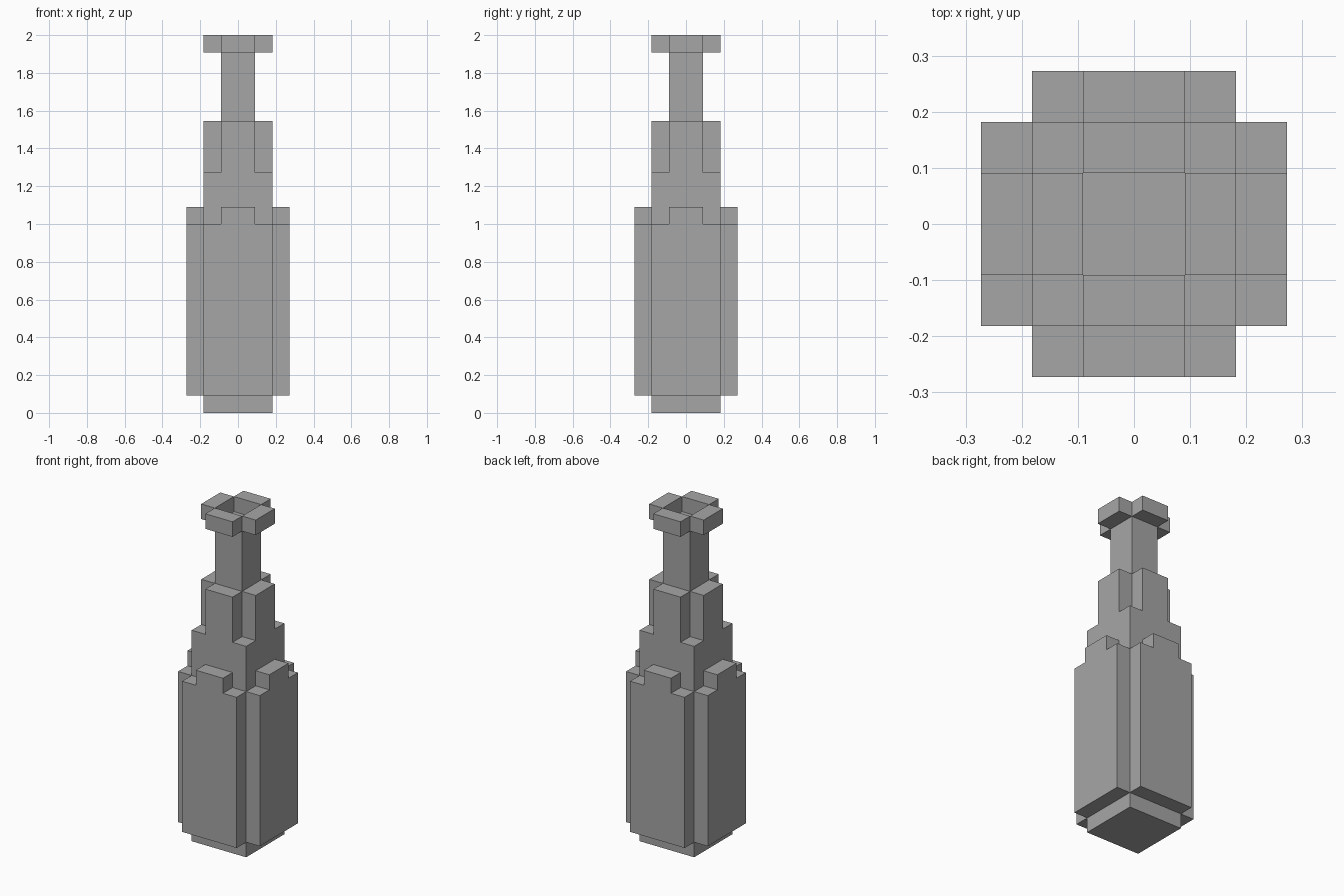
import bpy, bmesh
from itertools import product

if "Cube" in bpy.data.objects:
    bpy.data.objects.remove(bpy.data.objects["Cube"], do_unlink=True)

U = 2 / 22  # side of one block

grey = bpy.data.materials.new("plain grey")
grey.use_nodes = True
colour = (0.38, 0.38, 0.38, 1)
grey.diffuse_color = colour
grey.node_tree.nodes["Principled BSDF"].inputs["Base Color"].default_value = colour


def block(x0, x1, y0, y1, z0, z1):
    """Unit cells filled by a box."""
    return set(product(range(x0, x1), range(y0, y1), range(z0, z1)))


def four_sides(half_width, inner, outer, z0, z1):
    """The same slab on the front, back, left and right."""
    w = half_width
    return (block(-w, w, -outer, -inner, z0, z1) | block(-w, w, inner, outer, z0, z1)
            | block(-outer, -inner, -w, w, z0, z1) | block(inner, outer, -w, w, z0, z1))


parts = {
    "bottle_core": block(-2, 2, -2, 2, 0, 14),
    "body_panels": four_sides(2, 2, 3, 1, 11) | four_sides(1, 2, 3, 11, 12),
    "shoulder_strips": four_sides(1, 1, 2, 14, 17),
    "neck": block(-1, 1, -1, 1, 14, 21),
    "mouth_rim": four_sides(1, 1, 2, 21, 22),
}
solid = set().union(*parts.values())


def build(name, cells):
    """Skin only the outer surface of a part, then merge the flat faces."""
    bm = bmesh.new()
    verts = {}
    for cell in sorted(cells):
        for axis, side in product(range(3), (0, 1)):
            neighbour = list(cell)
            neighbour[axis] += 2 * side - 1
            if tuple(neighbour) in solid:
                continue
            corners = []
            for b, c in ((0, 0), (1, 0), (1, 1), (0, 1)):
                p = list(cell)
                p[axis] += side
                p[(axis + 1) % 3] += b
                p[(axis + 2) % 3] += c
                key = tuple(p)
                if key not in verts:
                    verts[key] = bm.verts.new([v * U for v in key])
                corners.append(verts[key])
            bm.faces.new(corners if side else corners[::-1])
    bmesh.ops.dissolve_limit(bm, angle_limit=0.01, verts=bm.verts[:], edges=bm.edges[:])
    mesh = bpy.data.meshes.new(name)
    bm.to_mesh(mesh)
    bm.free()
    mesh.materials.append(grey)
    bpy.context.collection.objects.link(bpy.data.objects.new(name, mesh))


for name, cells in parts.items():
    build(name, cells)
